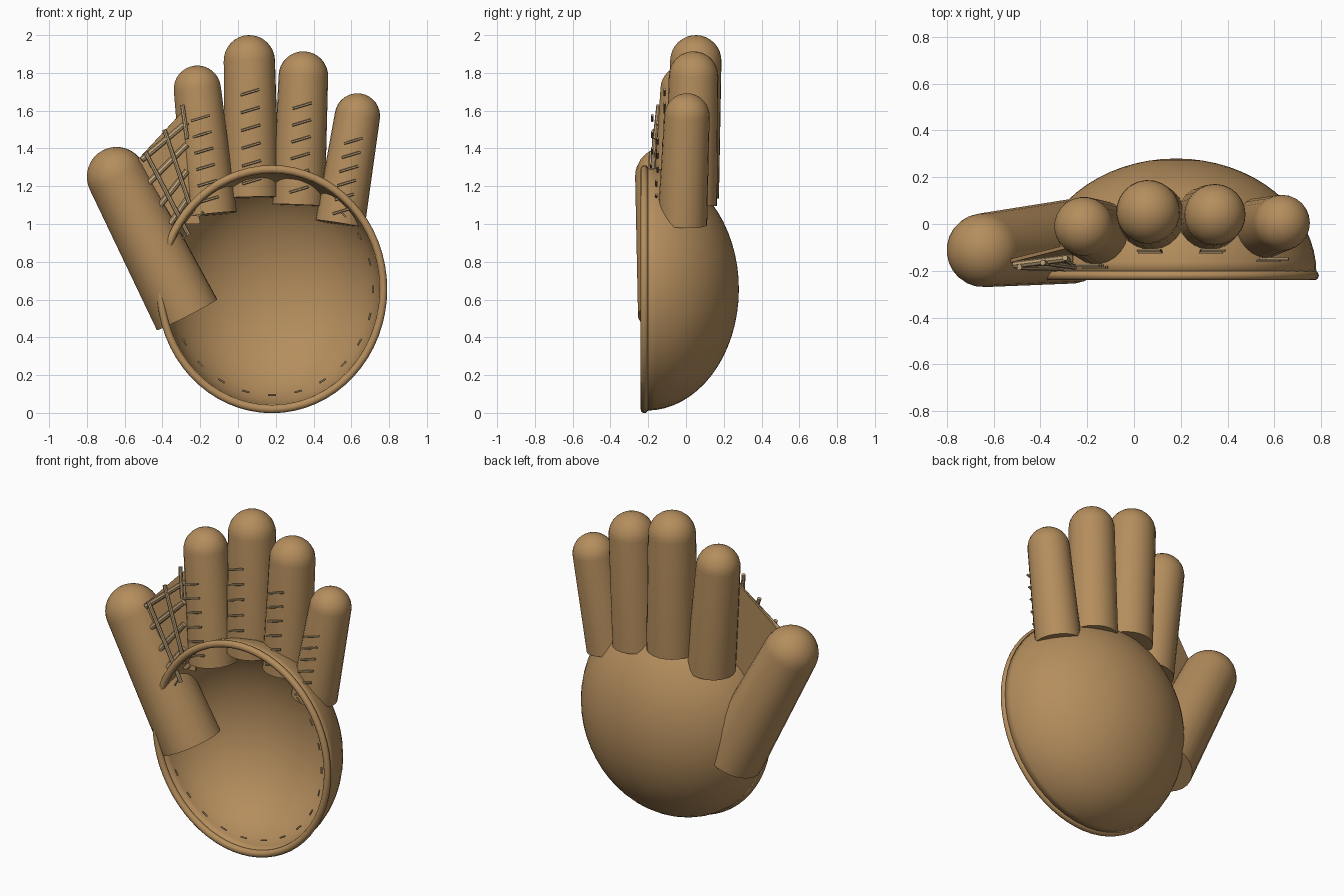
import bpy, bmesh, math
from mathutils import Vector, Matrix

if "Cube" in bpy.data.objects:
    bpy.data.objects.remove(bpy.data.objects["Cube"])


def material(name, color):
    m = bpy.data.materials.new(name)
    m.use_nodes = True
    m.diffuse_color = color
    m.node_tree.nodes["Principled BSDF"].inputs["Base Color"].default_value = color
    return m


LEATHER = material("tan leather", (0.46, 0.27, 0.11, 1))
LACE = material("pale lacing", (0.52, 0.36, 0.19, 1))


def finish(name, bm, mat, smooth=True):
    bmesh.ops.recalc_face_normals(bm, faces=bm.faces)
    mesh = bpy.data.meshes.new(name)
    bm.to_mesh(mesh)
    bm.free()
    mesh.materials.append(mat)
    ob = bpy.data.objects.new(name, mesh)
    bpy.context.collection.objects.link(ob)
    if smooth:
        bpy.ops.object.select_all(action="DESELECT")
        ob.select_set(True)
        bpy.context.view_layer.objects.active = ob
        bpy.ops.object.shade_smooth_by_angle(angle=math.radians(40))
    return ob


def along(a, b):
    """Matrix placing local z on the line from a to b."""
    d = Vector(b) - Vector(a)
    return Matrix.Translation(a) @ d.to_track_quat("Z", "Y").to_matrix().to_4x4()


def rod(bm, a, b, r, sides=8):
    length = (Vector(b) - Vector(a)).length
    bmesh.ops.create_cone(bm, cap_ends=True, segments=sides, radius1=r, radius2=r, depth=length,
                          matrix=along(a, b) @ Matrix.Translation((0, 0, length / 2)))


def finger(name, base, tip, r_base, r_tip):
    """Tapered tube, flat at the base and domed at the tip."""
    length = (Vector(tip) - Vector(base)).length
    profile = [(0, 0), (r_base, 0), (r_tip, length)]
    for i in range(1, 9):
        t = i * math.pi / 16
        profile.append((r_tip * math.cos(t), length + r_tip * math.sin(t)))
    bm = bmesh.new()
    verts = [bm.verts.new((r, 0, z)) for r, z in profile]
    edges = [bm.edges.new(pair) for pair in zip(verts, verts[1:])]
    bmesh.ops.spin(bm, geom=verts + edges, cent=(0, 0, 0), axis=(0, 0, 1),
                   angle=2 * math.pi, steps=24)
    bmesh.ops.remove_doubles(bm, verts=bm.verts, dist=0.0005)
    bm.transform(along(base, tip))
    finish(name, bm, LEATHER)


# Palm: hollow half ellipsoid, open to the front
CX, CZ, FRONT = 0.18, 0.655, -0.21
bm = bmesh.new()
bmesh.ops.create_uvsphere(bm, u_segments=48, v_segments=32, radius=1)
bmesh.ops.rotate(bm, verts=bm.verts, cent=(0, 0, 0), matrix=Matrix.Rotation(math.pi / 2, 3, "X"))
bmesh.ops.bisect_plane(bm, geom=bm.verts[:] + bm.edges[:] + bm.faces[:], dist=0.0001,
                       plane_co=(0, 0, 0), plane_no=(0, 1, 0), clear_inner=True)
bm.transform(Matrix.Translation((CX, FRONT, CZ)) @ Matrix.Diagonal((0.6, 0.49, 0.643, 1)))
palm = finish("palm", bm, LEATHER)
shell = palm.modifiers.new("thickness", "SOLIDIFY")
shell.thickness = 0.03
shell.offset = -1

# Rolled rim round the palm opening
bpy.ops.mesh.primitive_torus_add(major_radius=1, minor_radius=0.034, major_segments=64,
                                 minor_segments=12, location=(CX, -0.22, CZ),
                                 rotation=(math.pi / 2, 0, 0))
rim = bpy.context.object
rim.name = "palm_rim"
rim.scale = (0.59, 0.635, 0.6)
rim.data.materials.append(LEATHER)
bpy.ops.object.shade_smooth_by_angle(angle=math.radians(60))

# Short stitches inside the rim, leaving out the finger side
bm = bmesh.new()
for i in range(24):
    t = math.radians(15 * i)
    if math.sin(t) > 0.75:
        continue
    c = Vector((CX + 0.535 * math.cos(t), -0.2, CZ + 0.56 * math.sin(t)))
    d = Vector((-0.535 * math.sin(t), 0, 0.56 * math.cos(t))).normalized() * 0.02
    rod(bm, c - d, c + d, 0.005, 6)
finish("rim_stitches", bm, LACE)

# Thumb and fingers: base, tip centre, base radius, tip radius
finger("thumb", (-0.27, -0.075, 0.52), (-0.643, -0.112, 1.25), 0.18, 0.158)
FINGERS = {
    "index_finger": ((-0.145, -0.04, 1.05), (-0.215, -0.01, 1.713), 0.14, 0.126),
    "middle_finger": ((0.075, 0.03, 1.14), (0.06, 0.052, 1.864), 0.145, 0.136),
    "ring_finger": ((0.32, 0.025, 1.1), (0.346, 0.04, 1.783), 0.14, 0.131),
    "little_finger": ((0.54, -0.02, 1.0), (0.632, 0.005, 1.572), 0.132, 0.12),
}
for name, (base, tip, r_base, r_tip) in FINGERS.items():
    finger(name, base, tip, r_base, r_tip)
    # Slanted stitches up the front of the finger
    bm = bmesh.new()
    a, b = Vector(base), Vector(tip)
    for i in range(6):
        c = a.lerp(b, 0.12 + 0.13 * i)
        c.y = a.y - r_base + (-0.005 if i < 3 else 0.002)
        rod(bm, c + Vector((-0.05, 0, -0.015)), c + Vector((0.05, 0, 0.015)), 0.007, 6)
    finish(name + "_stitches", bm, LACE)

# Web panel between thumb and index finger
bm = bmesh.new()
corners = [(-0.53, -0.165, 1.34), (-0.27, -0.1, 1.62), (-0.2, -0.13, 1.0), (-0.33, -0.15, 1.0)]
bm.faces.new([bm.verts.new(c) for c in corners])
panel = finish("web_panel", bm, LEATHER, smooth=False)
panel.modifiers.new("thickness", "SOLIDIFY").thickness = 0.015

# Lattice of laces over the web
bm = bmesh.new()
for top, bottom in [((-0.49, -0.185, 1.38), (-0.26, -0.19, 0.94)),
                    ((-0.39, -0.165, 1.5), (-0.24, -0.185, 1.06)),
                    ((-0.295, -0.145, 1.63), (-0.27, -0.165, 1.45))]:
    rod(bm, bottom, top, 0.012)
for z_left, z_right, x_left in [(1.34, 1.54, -0.51), (1.2, 1.42, -0.49),
                                (1.09, 1.28, -0.42), (1.0, 1.13, -0.36)]:
    rod(bm, (x_left, -0.175, z_left), (-0.27, -0.145, z_right), 0.016)
finish("web_lacing", bm, LACE)
